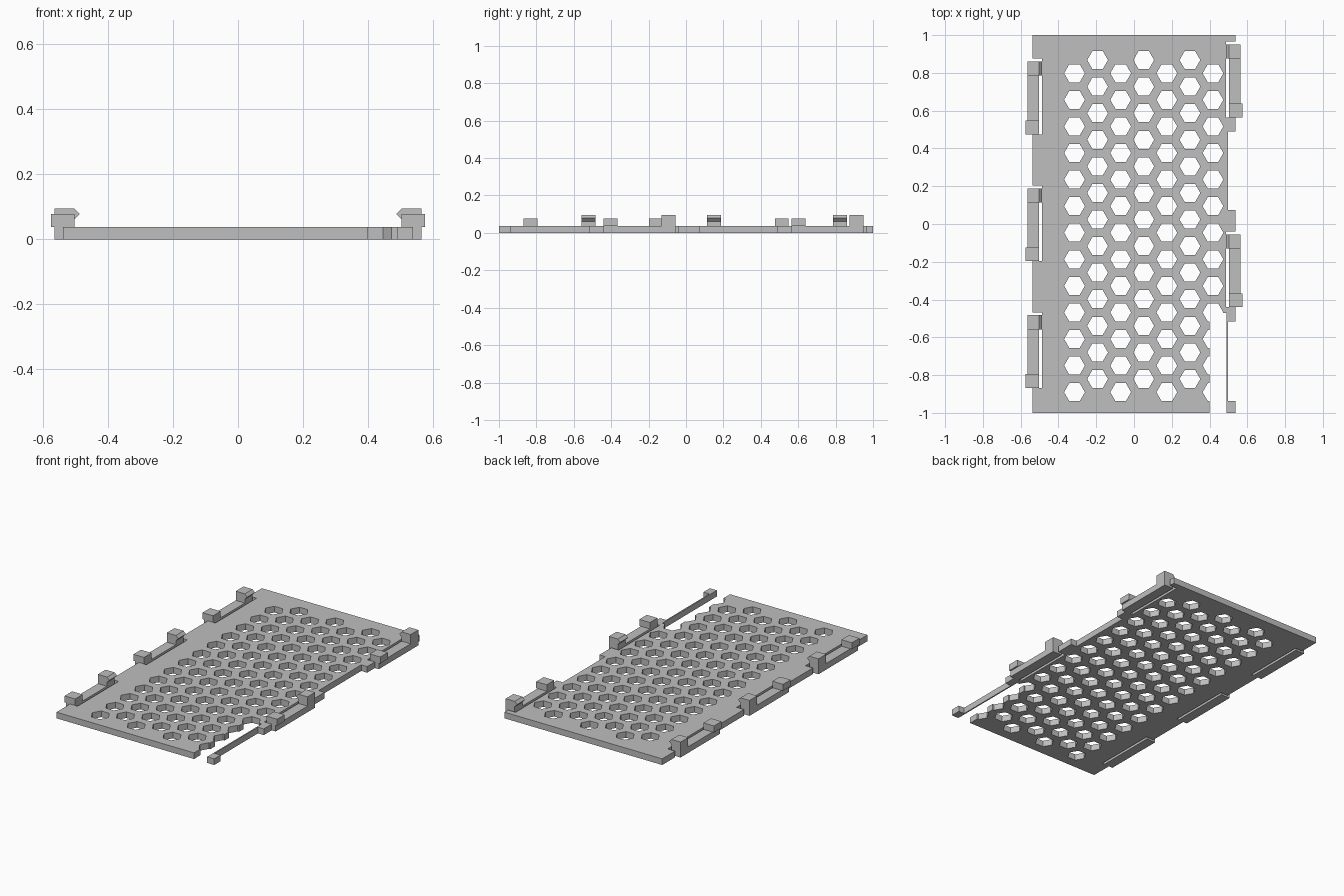
import bpy, bmesh, math
from mathutils import Matrix

cube = bpy.data.objects.get("Cube")
if cube:
    bpy.data.objects.remove(cube, do_unlink=True)

grey = bpy.data.materials.new("light_grey")
grey.use_nodes = True
colour = (0.52, 0.52, 0.52, 1)
grey.diffuse_color = colour
grey.node_tree.nodes["Principled BSDF"].inputs["Base Color"].default_value = colour

T = 0.038            # plate thickness
CLIP_LEN = 0.385
GAP = 0.015


def prism(bm, points, a, b, axis="z"):
    """Extrude a 2D outline from a to b, along z (points xy) or y (points xz)."""
    place = (lambda p, t: (p[0], p[1], t)) if axis == "z" else (lambda p, t: (p[0], t, p[1]))
    face = bm.faces.new([bm.verts.new(place(p, a)) for p in points])
    side = bmesh.ops.extrude_face_region(bm, geom=[face])["geom"]
    shift = place((0, 0), b - a)
    bmesh.ops.translate(bm, vec=shift, verts=[v for v in side if isinstance(v, bmesh.types.BMVert)])


def box(bm, x0, x1, y0, y1, z0, z1):
    prism(bm, [(x0, y0), (x1, y0), (x1, y1), (x0, y1)], z0, z1)


def make(name, bm):
    bmesh.ops.recalc_face_normals(bm, faces=bm.faces)
    mesh = bpy.data.meshes.new(name)
    bm.to_mesh(mesh)
    bm.free()
    mesh.materials.append(grey)
    ob = bpy.data.objects.new(name, mesh)
    bpy.context.collection.objects.link(ob)
    return ob


left_ends = [0.565, -0.44]              # rooted ends of the clips at +x
right_ends = [0.475, -0.197, -0.868]    # rooted ends of the clips at -x

# Plate blank
bm = bmesh.new()
box(bm, -0.538, 0.538, -1, 1, 0, T)
plate = make("plate", bm)

# Edge cutter: clip notches, side recesses and the missing front corner
bm = bmesh.new()
for side, ends in ((1, left_ends), (-1, right_ends)):
    for y in ends:
        x0, x1 = sorted((side * 0.487, side * 0.7))
        box(bm, x0, x1, y, y + CLIP_LEN + GAP, -0.1, 0.1)
box(bm, 0.498, 0.7, 0.075, 0.49, -0.1, 0.1)
box(bm, 0.498, 0.7, -0.938, -0.517, -0.1, 0.1)
box(bm, 0.4, 0.49, -1.1, -0.47, -0.1, 0.1)
edge_cutter = make("edge_cutter", bm)

# Hexagonal vent holes in staggered columns
bm = bmesh.new()
hexagon = [(0.055 * math.cos(k * math.pi / 3), 0.055 * math.sin(k * math.pi / 3)) for k in range(6)]
for col in range(7):
    x = -0.315 + col * 0.1222
    top = 0.868 if col % 2 else 0.798
    for row in range(13):
        y = top - row * 0.1407
        prism(bm, [(x + p, y + q) for p, q in hexagon], -0.1, 0.1)
vent_cutter = make("vent_cutter", bm)

for cutter in (edge_cutter, vent_cutter):
    mod = plate.modifiers.new(cutter.name, "BOOLEAN")
    mod.operation = "DIFFERENCE"
    mod.solver = "EXACT"
    mod.object = cutter

# Bake the cuts and drop the cutters
bpy.context.view_layer.update()
cut = bpy.data.meshes.new_from_object(plate.evaluated_get(bpy.context.evaluated_depsgraph_get()))
plate.modifiers.clear()
plate.data = cut
for cutter in (edge_cutter, vent_cutter):
    bpy.data.objects.remove(cutter, do_unlink=True)


# Spring clips: arm, low stop block at the root, hook at the free end
def clip(name, side, y):
    bm = bmesh.new()
    box(bm, 0.503, 0.565, y, y + CLIP_LEN, 0, T)
    box(bm, 0.503, 0.575, y, y + 0.073, T, 0.078)
    hook = [(0.565, T), (0.565, 0.095), (0.503, 0.095), (0.487, 0.079), (0.503, 0.062), (0.503, T)]
    prism(bm, hook, y + CLIP_LEN - 0.075, y + CLIP_LEN, "y")
    bmesh.ops.transform(bm, matrix=Matrix.Diagonal((side, 1, 1, 1)), verts=bm.verts)
    make(name, bm)


for i, y in enumerate(left_ends):
    clip(f"left_clip_{i + 1}", 1, y)
for i, y in enumerate(right_ends):
    clip(f"right_clip_{i + 1}", -1, y)
